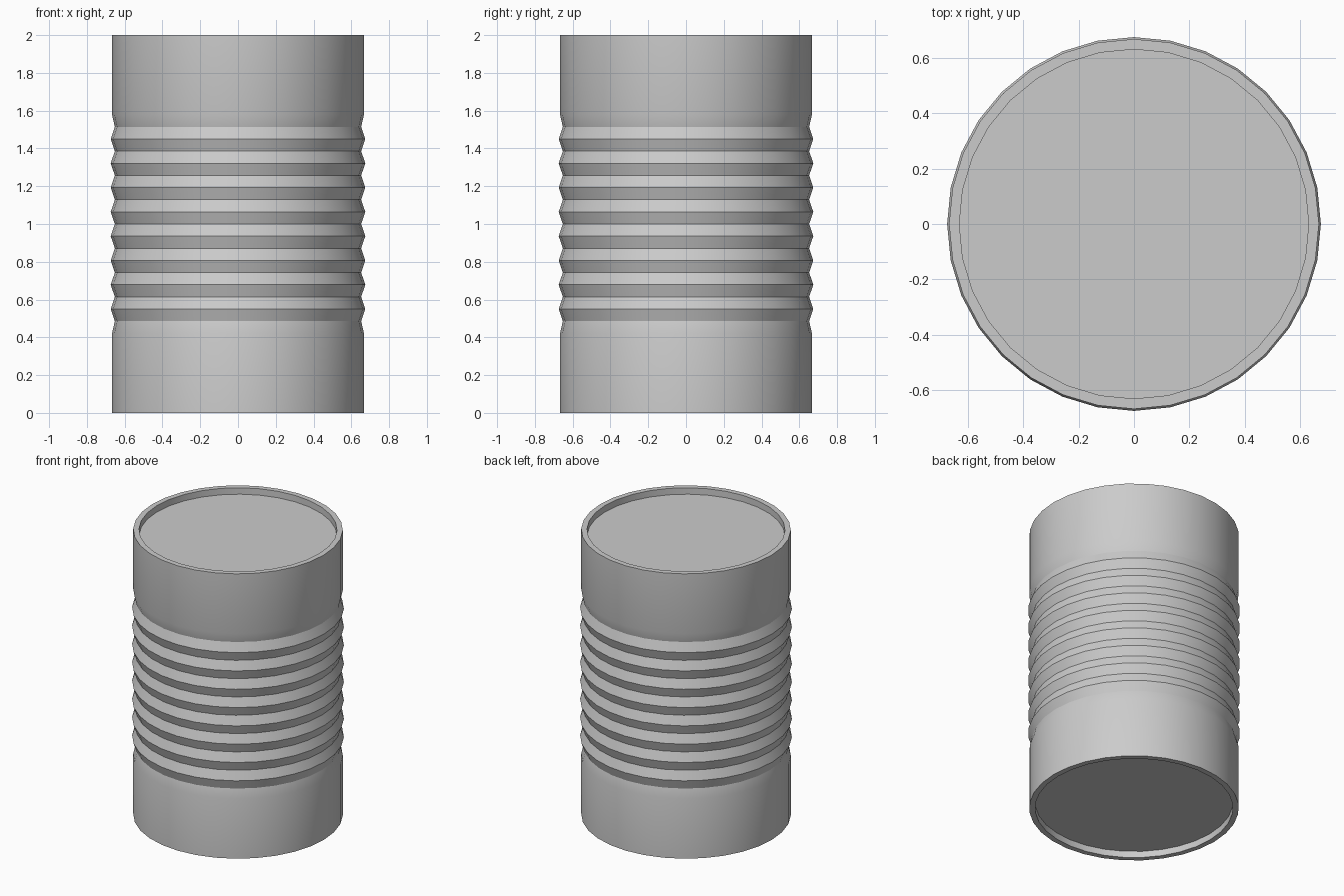
import bpy, bmesh, math

if "Cube" in bpy.data.objects:
    bpy.data.objects.remove(bpy.data.objects["Cube"])

SEGMENTS = 32
BODY, PEAK, GROOVE, INNER = 0.667, 0.674, 0.652, 0.63
RECESS = 0.045            # depth of the lids below the rims
STEP, COUNT = 0.0643, 18  # height of one half ridge, number of half ridges


def lathe(name, profile):
    """Revolve (radius, z) points around z; radius 0 becomes a closing cap."""
    bm = bmesh.new()
    rings = []
    for r, z in profile:
        rings.append([bm.verts.new((r * math.cos(a), r * math.sin(a), z))
                      for a in (2 * math.pi * i / SEGMENTS for i in range(SEGMENTS))])
    for low, high in zip(rings, rings[1:]):
        for i in range(SEGMENTS):
            j = (i + 1) % SEGMENTS
            bm.faces.new((low[i], low[j], high[j], high[i]))
    bm.faces.new(rings[0])
    bm.faces.new(rings[-1])
    bmesh.ops.recalc_face_normals(bm, faces=bm.faces[:])
    mesh = bpy.data.meshes.new(name)
    bm.to_mesh(mesh)
    bm.free()
    obj = bpy.data.objects.new(name, mesh)
    bpy.context.collection.objects.link(obj)
    bpy.ops.object.select_all(action='DESELECT')
    obj.select_set(True)
    bpy.context.view_layer.objects.active = obj
    bpy.ops.object.shade_smooth_by_angle(angle=math.radians(30))
    return obj


# Ridged wall: alternating grooves and peaks between two plain bands
start = 1 - STEP * COUNT / 2
ridges = [(GROOVE if i % 2 else PEAK, start + i * STEP) for i in range(1, COUNT)]
wall = [(BODY, 0), (BODY, start), *ridges, (BODY, 2 - start), (BODY, 2)]

# Rims with recessed lids at both ends
bottom = [(INNER, RECESS), (INNER, 0)]
top = [(INNER, 2), (INNER, 2 - RECESS)]
lathe("ribbed_can", bottom + wall + top)
